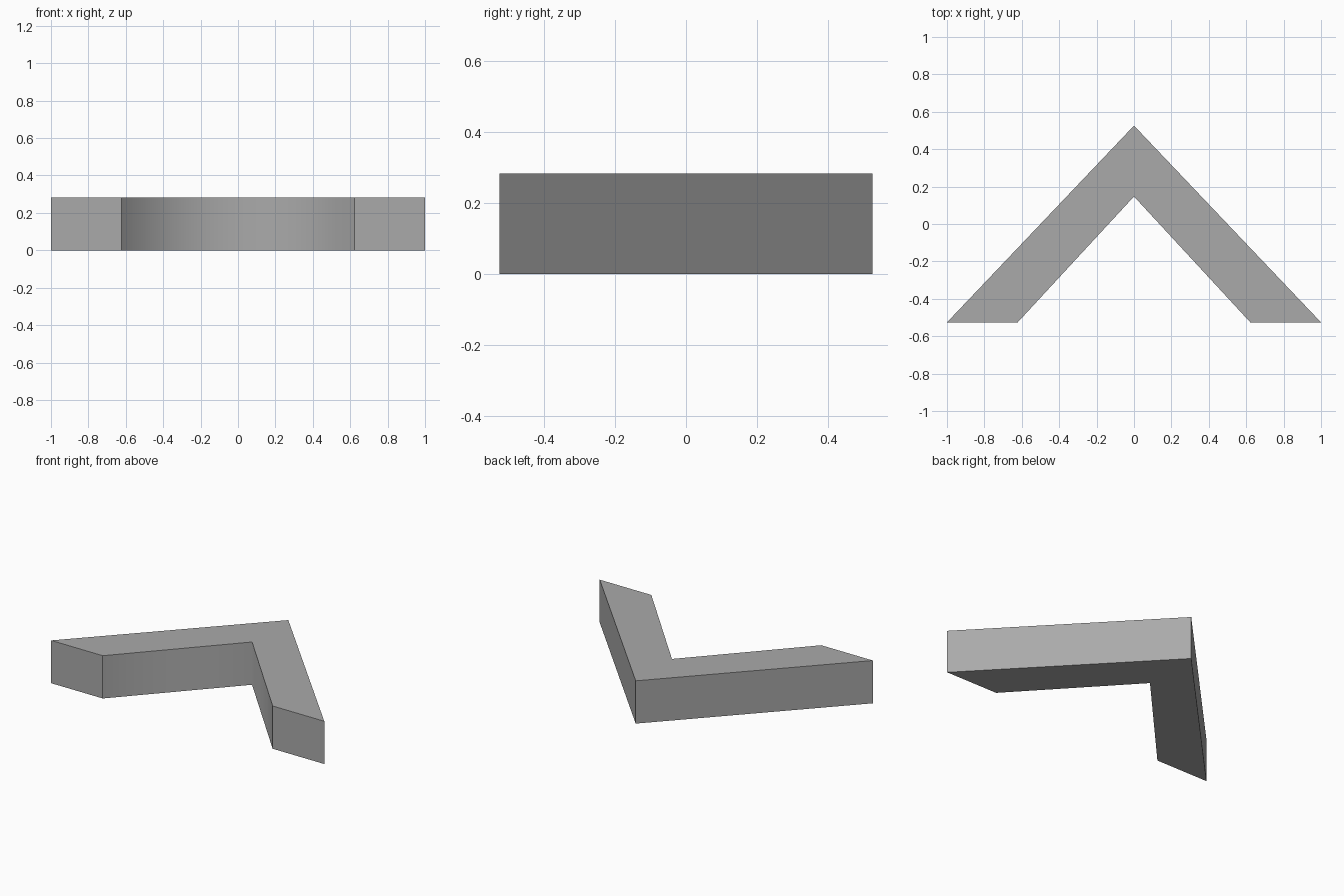
import bpy
import bmesh

cube = bpy.data.objects.get("Cube")
if cube:
    bpy.data.objects.remove(cube, do_unlink=True)

HEIGHT = 0.283
BACK, FRONT, INNER_Y = 0.526, -0.526, 0.147
OUTER_X, INNER_X = 1.0, 0.622

# Plain grey material
grey = bpy.data.materials.new("grey")
grey.use_nodes = True
colour = (0.4, 0.4, 0.4, 1)
grey.diffuse_color = colour
grey.node_tree.nodes["Principled BSDF"].inputs["Base Color"].default_value = colour

# Chevron outline, extruded upwards
outline = [(0, BACK), (-OUTER_X, FRONT), (-INNER_X, FRONT),
           (0, INNER_Y), (INNER_X, FRONT), (OUTER_X, FRONT)]
bm = bmesh.new()
base = bm.faces.new([bm.verts.new((x, y, 0)) for x, y in outline])
top = bmesh.ops.extrude_face_region(bm, geom=[base], use_keep_orig=True)
bmesh.ops.translate(bm, vec=(0, 0, HEIGHT),
                    verts=[g for g in top["geom"] if isinstance(g, bmesh.types.BMVert)])
bmesh.ops.recalc_face_normals(bm, faces=bm.faces)

# Shading runs smoothly round the inner corner only
for face in bm.faces:
    face.smooth = True
for edge in bm.edges:
    edge.smooth = all(abs(v.co.x) < 0.01 and abs(v.co.y - INNER_Y) < 0.01
                      for v in edge.verts)

mesh = bpy.data.meshes.new("chevron_block")
bm.to_mesh(mesh)
bm.free()
mesh.materials.append(grey)
chevron = bpy.data.objects.new("chevron_block", mesh)
bpy.context.collection.objects.link(chevron)
